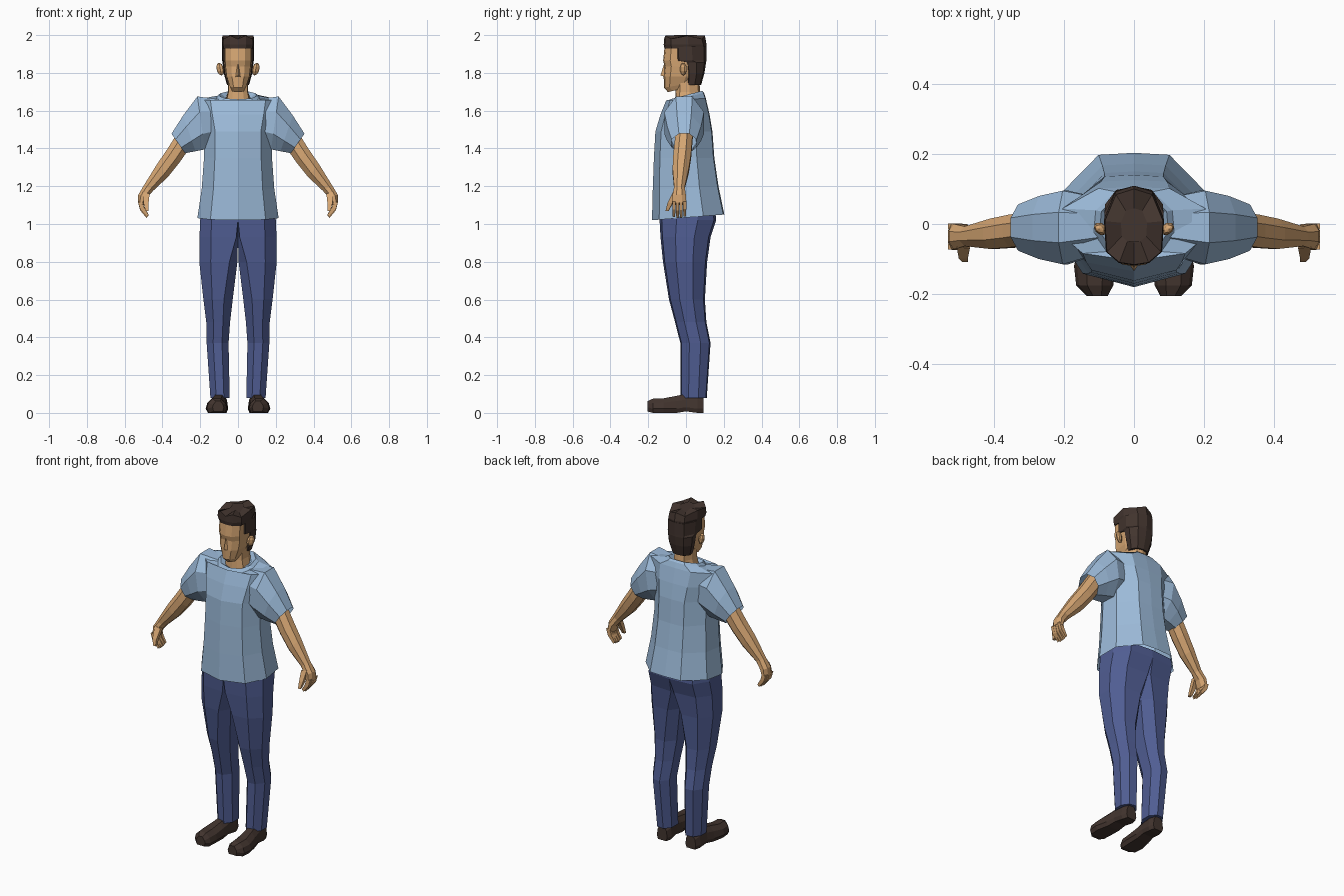
import bpy, bmesh, math

if "Cube" in bpy.data.objects:
    bpy.data.objects.remove(bpy.data.objects["Cube"])


def material(name, rgb):
    m = bpy.data.materials.new(name)
    m.diffuse_color = (*rgb, 1)
    m.use_nodes = True
    m.node_tree.nodes["Principled BSDF"].inputs["Base Color"].default_value = m.diffuse_color
    return m


SHIRT = material("light_blue_cloth", (0.33, 0.49, 0.69))
DENIM = material("navy_cloth", (0.08, 0.11, 0.29))
SKIN = material("tan_skin", (0.67, 0.38, 0.17))
BROWN = material("dark_brown", (0.055, 0.035, 0.028))


def finish(bm, name, mat, mirror=False):
    bmesh.ops.recalc_face_normals(bm, faces=bm.faces)
    me = bpy.data.meshes.new(name)
    bm.to_mesh(me)
    bm.free()
    me.materials.append(mat)
    ob = bpy.data.objects.new(name, me)
    bpy.context.collection.objects.link(ob)
    if mirror:
        mod = ob.modifiers.new("both_sides", 'MIRROR')
        mod.use_mirror_merge = False
    return ob


def loft(name, rings, mat, mirror=False, start=True, end=True):
    """Skin a list of equal-length point rings, with optional end caps."""
    bm = bmesh.new()
    rows = [[bm.verts.new(p) for p in r] for r in rings]
    n = len(rows[0])
    for a, b in zip(rows, rows[1:]):
        for i in range(n):
            j = (i + 1) % n
            bm.faces.new((a[i], a[j], b[j], b[i]))
    if start:
        bm.faces.new(rows[0])
    if end:
        bm.faces.new(rows[-1])
    return finish(bm, name, mat, mirror)


BODY = [(0, -1), (.68, -.8), (1, -.25), (.95, .42), (.47, .97), (0, 1)]
HEAD = [(0, -1), (.5, -.94), (.93, -.66), (1, .15), (.62, .85), (0, 1)]


def level(half, w, yf, yb, zf, zb=None):
    """Symmetric horizontal ring, z tilting from front (zf) to back (zb)."""
    zb = zf if zb is None else zb
    full = half + [(-x, y) for x, y in half[-2:0:-1]]
    return [(x * w, yf + (y + 1) / 2 * (yb - yf), zf + (y + 1) / 2 * (zb - zf))
            for x, y in full]


def section(top, bottom, yc, yh, n=8):
    """Limb ring spanning two (x, z) points, yh wide in y."""
    out = []
    for i in range(n):
        a = 2 * math.pi * (i + .5) / n
        k = math.cos(a) / math.cos(math.pi / n)
        s = math.sin(a) / math.cos(math.pi / n)
        out.append(((top[0] * (1 + k) + bottom[0] * (1 - k)) / 2, yc + yh * s,
                    (top[1] * (1 + k) + bottom[1] * (1 - k)) / 2))
    return out


# Shirt body with collar
loft("shirt", [level(BODY, *r) for r in (
    (.215, -.18, .203, 1.02, 1.05),
    (.192, -.176, .172, 1.18, 1.2),
    (.18, -.17, .15, 1.35),
    (.178, -.162, .14, 1.49),
    (.2, -.135, .125, 1.58),
    (.215, -.105, .105, 1.655, 1.665),
    (.115, -.098, .095, 1.64, 1.695),
    (.098, -.085, .085, 1.66, 1.705),
    (.07, -.06, .07, 1.645, 1.68))], SHIRT, start=False)

# Sleeves
loft("sleeves", [section(*r) for r in (
    ((.1, 1.66), (.1, 1.43), -.005, .08),
    ((.215, 1.675), (.175, 1.395), -.01, .105),
    ((.29, 1.575), (.225, 1.385), -.01, .09),
    ((.352, 1.478), (.28, 1.375), -.01, .066))], SHIRT, True, end=False)

# Arms and palms
loft("arms", [section(*r) for r in (
    ((.29, 1.53), (.23, 1.44), -.008, .045),
    ((.375, 1.395), (.31, 1.325), -.02, .047),
    ((.43, 1.315), (.37, 1.25), -.028, .043),
    ((.498, 1.205), (.45, 1.175), -.035, .028),
    ((.528, 1.155), (.48, 1.14), -.036, .036),
    ((.53, 1.115), (.498, 1.1), -.036, .038))], SKIN, True)

# Fingers curling inward, and thumbs
for i in range(4):
    y, d = -.064 + i * .019, .006 * abs(i - 1.3)
    loft(f"finger_{i + 1}", [section(*r, n=4) for r in (
        ((.53, 1.12), (.502, 1.11), y, .0085),
        ((.518, 1.07 + d), (.496, 1.078 + d), y, .0085),
        ((.484, 1.03 + d), (.474, 1.042 + d), y, .006))], SKIN, True)
loft("thumbs", [section(*r, n=4) for r in (
    ((.505, 1.17), (.468, 1.16), -.055, .014),
    ((.5, 1.11), (.474, 1.105), -.085, .013),
    ((.49, 1.07), (.474, 1.068), -.1, .008))], SKIN, True)


def leg_ring(z, xi, xo, yf, yb, k):
    """Eight-sided leg ring; k=1 stretches it to the body centreline."""
    cx, hx, cy, hy = (xi + xo) / 2, (xo - xi) / 2, (yf + yb) / 2, (yb - yf) / 2
    inner, e = -.4 - .6 * k, .45 + .2 * k
    pts = [(inner, -1), (.4, -.92), (1, -.4), (1, .35), (.45, .92), (inner, 1),
           (-1, e), (-1, -e)]
    return [(cx + x * hx, cy + y * hy, z) for x, y in pts]


# Trousers
loft("trousers", [leg_ring(*r) for r in (
    (1.07, 0, .198, -.14, .155, 1),
    (1.02, 0, .2, -.14, .16, 1),
    (.93, 0, .204, -.135, .13, .85),
    (.8, .003, .205, -.122, .112, .3),
    (.6, .028, .183, -.09, .1, 0),
    (.48, .042, .168, -.058, .108, 0),
    (.37, .05, .166, -.03, .13, 0),
    (.08, .044, .146, -.028, .11, 0))], DENIM, True)


def shoe_ring(y, cx, w, h, base):
    pts = [(-.8, base), (.8, base), (1, base + .022), (.85, h * .7),
           (.4, h), (-.4, h), (-.85, h * .7), (-1, base + .022)]
    return [(cx + x * w, y, z) for x, z in pts]


# Shoes
loft("shoes", [shoe_ring(*r) for r in (
    (-.205, .105, .03, .062, .008),
    (-.175, .112, .053, .075, 0),
    (-.12, .113, .058, .077, 0),
    (-.05, .105, .05, .09, 0),
    (0, .1, .044, .1, .008),
    (.06, .096, .044, .1, 0),
    (.092, .095, .034, .085, 0))], BROWN, True)

# Neck and head
loft("neck", [level(HEAD, *r) for r in (
    (.068, -.06, .075, 1.63, 1.66), (.054, -.055, .075, 1.7),
    (.052, -.05, .07, 1.77))], SKIN)
loft("head", [level(HEAD, *r) for r in (
    (.034, -.095, .03, 1.698, 1.73),
    (.046, -.117, .06, 1.722, 1.75),
    (.064, -.118, .085, 1.78),
    (.071, -.113, .095, 1.835),
    (.073, -.121, .098, 1.865),
    (.074, -.112, .098, 1.95))], SKIN)

# Nose wedge
bm = bmesh.new()
for p in ((0, -.114, 1.855), (.015, -.112, 1.778), (-.015, -.112, 1.778),
          (0, -.135, 1.787), (0, -.1, 1.775)):
    bm.verts.new(p)
bmesh.ops.convex_hull(bm, input=bm.verts)
finish(bm, "nose", SKIN)

# Ears
bm = bmesh.new()
bmesh.ops.create_uvsphere(bm, u_segments=8, v_segments=5, radius=1)
for v in bm.verts:
    x, y, z = v.co
    v.co = (.094 + .02 * x + .006 * z, -.014 + .018 * y + .006 * x,
            1.82 + .034 * z)
finish(bm, "ears", SKIN, True)

# Hair: back and sideburns, then the jagged top
loft("hair_back", [level(HEAD, *r) for r in (
    (.058, .0, .08, 1.735),
    (.076, .0, .098, 1.8),
    (.082, -.01, .106, 1.855),
    (.084, -.068, .108, 1.865),
    (.085, -.07, .109, 1.94))], BROWN)
crown = level(HEAD, .083, -.116, .1, 1.988)
crown = [(x, y, z + (.009 if i % 2 else -.008)) for i, (x, y, z) in enumerate(crown)]
peak = [(x * .45, y * .45, 1.984 + (.016 if i % 2 else -.004))
        for i, (x, y, z) in enumerate(crown)]
loft("hair_top", [level(HEAD, .08, -.114, .107, 1.928),
                  level(HEAD, .086, -.118, .109, 1.95), crown, peak], BROWN)
